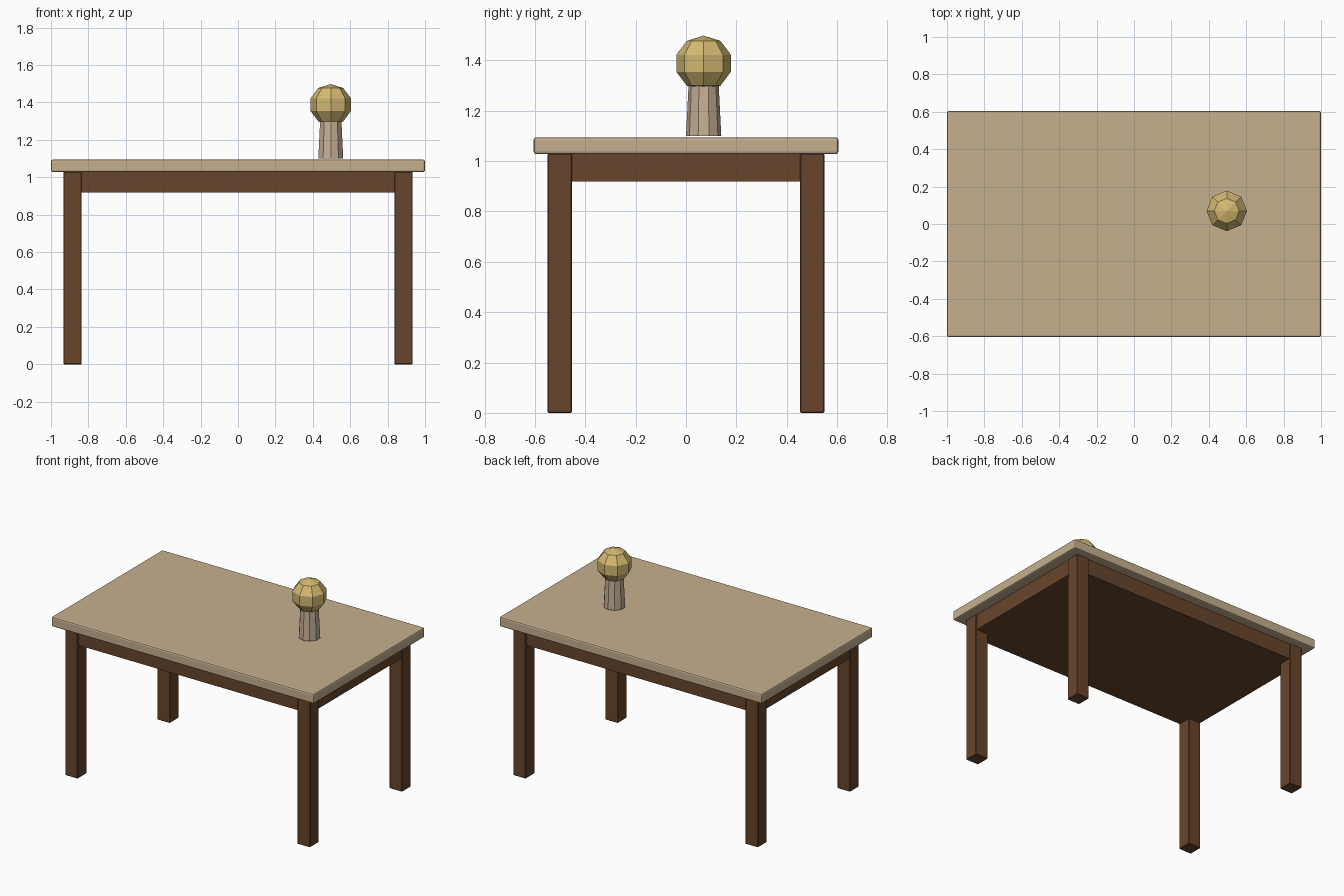
import bpy, bmesh, math
from mathutils import Matrix, Vector

if "Cube" in bpy.data.objects:
    bpy.data.objects.remove(bpy.data.objects["Cube"])


def material(name, rgb):
    """Flat material from 0-255 sRGB values."""
    m = bpy.data.materials.new(name)
    lin = [((c / 255 + 0.055) / 1.055) ** 2.4 for c in rgb]
    m.diffuse_color = (*lin, 1.0)
    m.use_nodes = True
    m.node_tree.nodes["Principled BSDF"].inputs["Base Color"].default_value = m.diffuse_color
    return m


TAN = material("pale wood", (198, 176, 143))
BROWN = material("dark wood", (104, 69, 43))
STONE = material("pale stone", (198, 175, 148))
GOLD = material("gold", (211, 185, 113))


def finish(name, bm, mat):
    me = bpy.data.meshes.new(name)
    bm.to_mesh(me)
    bm.free()
    me.materials.append(mat)
    ob = bpy.data.objects.new(name, me)
    bpy.context.collection.objects.link(ob)
    return ob


def box(name, lo, hi, mat, bevel=0.0, segments=1):
    """Box between two corners with an optional edge bevel."""
    lo, hi = Vector(lo), Vector(hi)
    bm = bmesh.new()
    bmesh.ops.create_cube(bm, size=1.0, matrix=Matrix.Translation((lo + hi) / 2)
                          @ Matrix.Diagonal((*(hi - lo), 1.0)))
    ob = finish(name, bm, mat)
    if bevel:
        mod = ob.modifiers.new("bevel", "BEVEL")
        mod.width = bevel
        mod.segments = segments
    return ob


# table top with softened edges
box("table_top", (-1, -0.605, 1.027), (1, 0.605, 1.094), TAN, 0.01, 2)

# solid frame under the top, set just inside the legs' outer faces
box("frame", (-0.928, -0.543, 0.918), (0.928, 0.543, 1.03), BROWN)

# four square legs
for sx, side in ((-1, "left"), (1, "right")):
    for sy, end in ((-1, "front"), (1, "back")):
        cx, cy, h = sx * 0.885, sy * 0.501, 0.0485
        box(f"{end}_{side}_leg", (cx - h, cy - h, 0), (cx + h, cy + h, 1.03),
            BROWN, 0.004)

# ornament: ten-sided tapered stem
X, Y = 0.496, 0.07
bm = bmesh.new()
bmesh.ops.create_cone(bm, cap_ends=True, segments=10, radius1=0.07, radius2=0.06,
                      depth=0.2, matrix=Matrix.Translation((X, Y, 1.20)))
finish("ornament_stem", bm, STONE)

# ornament: faceted ball
bm = bmesh.new()
bmesh.ops.create_uvsphere(bm, u_segments=8, v_segments=5, radius=0.11,
                          matrix=Matrix.Translation((X, Y, 1.388))
                          @ Matrix.Diagonal((1.035, 1.035, 1.0, 1.0)))
finish("ornament_ball", bm, GOLD)
